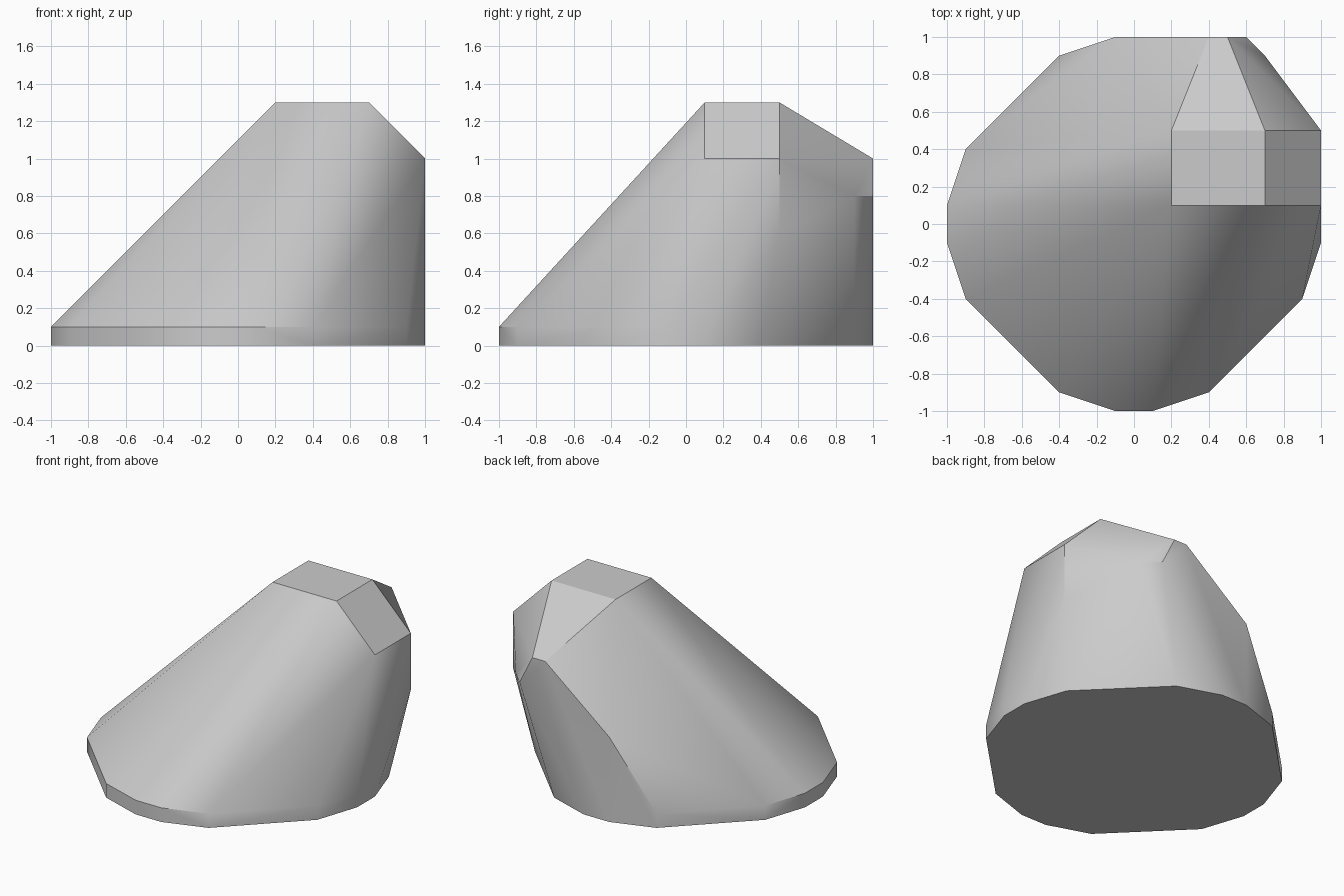
import bpy, bmesh, math

cube = bpy.data.objects.get("Cube")
if cube:
    bpy.data.objects.remove(cube, do_unlink=True)


def flat_colour(name, rgb):
    mat = bpy.data.materials.new(name)
    mat.use_nodes = True
    colour = (*rgb, 1.0)
    mat.diffuse_color = colour
    mat.node_tree.nodes["Principled BSDF"].inputs["Base Color"].default_value = colour
    return mat


def hull_object(name, points, material):
    """Wrap the points in a convex skin and merge its coplanar faces."""
    bm = bmesh.new()
    for p in points:
        bm.verts.new(p)
    bmesh.ops.convex_hull(bm, input=list(bm.verts))
    loose = [v for v in bm.verts if not v.link_faces]
    bmesh.ops.delete(bm, geom=loose, context='VERTS')
    bmesh.ops.dissolve_limit(bm, angle_limit=math.radians(0.5),
                             verts=list(bm.verts), edges=list(bm.edges))
    bmesh.ops.recalc_face_normals(bm, faces=list(bm.faces))
    mesh = bpy.data.meshes.new(name)
    bm.to_mesh(mesh)
    bm.free()
    mesh.materials.append(material)
    obj = bpy.data.objects.new(name, mesh)
    bpy.context.collection.objects.link(obj)
    return obj


# Rounded base slab: one quarter outline mirrored to all four corners
quarter = [(0.1, 1), (0.4, 0.9), (0.9, 0.4), (1, 0.1)]
points = [(sx * x, sy * y, z) for x, y in quarter
          for sx in (-1, 1) for sy in (-1, 1) for z in (0, 0.1)]

# Flat summit
points += [(x, y, 1.3) for x in (0.2, 0.7) for y in (0.1, 0.5)]

# Upright side wall under the summit bevel
points += [(1, 0.1, 1), (1, 0.5, 1), (1, 0.5, 0.6)]

# Upright back wall and the overhanging corner beside it
points += [(0.4, 1, 1), (0.5, 1, 1), (0.6, 1, 0.8), (-0.1, 1, 0.6), (0.7, 0.9, 0.8)]

rock = hull_object("slanted_rock", points, flat_colour("stone grey", (0.6, 0.6, 0.6)))

# Soft facets, crisp ridges
bpy.ops.object.select_all(action='DESELECT')
rock.select_set(True)
bpy.context.view_layer.objects.active = rock
bpy.ops.object.shade_smooth_by_angle(angle=math.radians(30))
